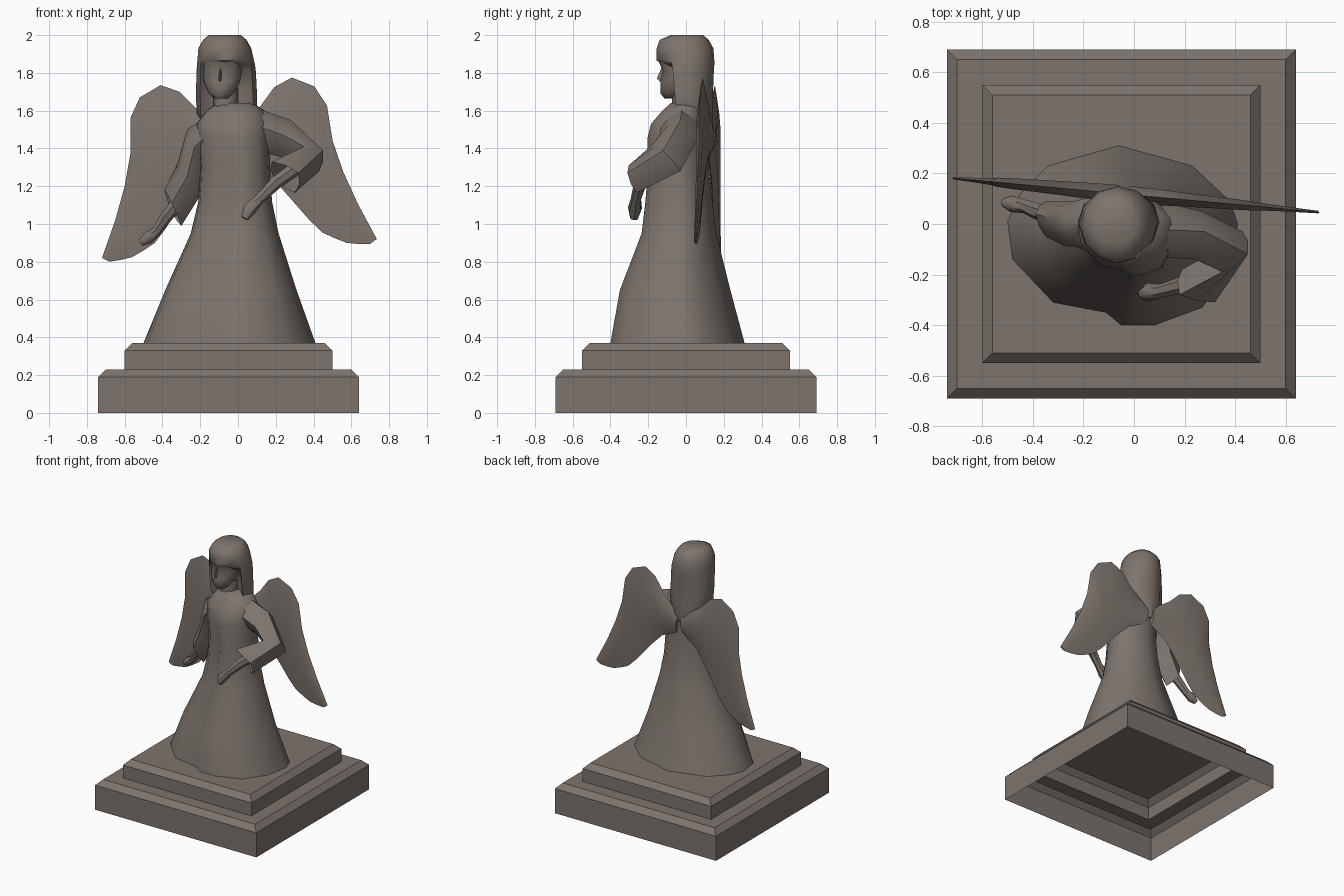
import bpy, bmesh, math
from mathutils import Vector

if "Cube" in bpy.data.objects:
    bpy.data.objects.remove(bpy.data.objects["Cube"])

stone = bpy.data.materials.new("grey_brown_stone")
stone.diffuse_color = (0.205, 0.175, 0.155, 1)
stone.use_nodes = True
stone.node_tree.nodes["Principled BSDF"].inputs["Base Color"].default_value = stone.diffuse_color


def loft(name, rings, cap_start=False, cap_end=False, smooth=50):
    """Skin a list of equal-length point rings."""
    bm = bmesh.new()
    vs = [[bm.verts.new(p) for p in r] for r in rings]
    n = len(rings[0])
    for a, b in zip(vs, vs[1:]):
        for i in range(n):
            j = (i + 1) % n
            bm.faces.new((a[i], a[j], b[j], b[i]))
    if cap_start:
        bm.faces.new(vs[0][::-1])
    if cap_end:
        bm.faces.new(vs[-1])
    bmesh.ops.recalc_face_normals(bm, faces=bm.faces[:])
    me = bpy.data.meshes.new(name)
    bm.to_mesh(me)
    bm.free()
    me.materials.append(stone)
    ob = bpy.data.objects.new(name, me)
    bpy.context.collection.objects.link(ob)
    if smooth:
        bpy.ops.object.select_all(action='DESELECT')
        ob.select_set(True)
        bpy.context.view_layer.objects.active = ob
        bpy.ops.object.shade_smooth_by_angle(angle=math.radians(smooth))
    return ob


def boxed(shape, z, x0, x1, y0, y1):
    """Fit a -1..1 outline into a rectangle at height z."""
    return [Vector(((x0 + x1) / 2 + u * (x1 - x0) / 2,
                    (y0 + y1) / 2 + v * (y1 - y0) / 2, z)) for u, v in shape]


def circle(n):
    return [(math.cos(2 * math.pi * i / n), math.sin(2 * math.pi * i / n)) for i in range(n)]


def tube(name, path, sides=7):
    """Round limb through (x, y, z, radius) points."""
    pts = [Vector(p[:3]) for p in path]
    rings = []
    for i, p in enumerate(pts):
        t = (pts[min(i + 1, len(pts) - 1)] - pts[max(i - 1, 0)]).normalized()
        a = t.cross(Vector((0, 1, 0))).normalized()
        b = t.cross(a)
        rings.append([p + (a * c + b * s) * path[i][3] for c, s in circle(sides)])
    return loft(name, rings, True, True)


def sleeve(name, corner_rings):
    """Loft four-corner sections, rounded to eight sides."""
    rings = []
    for r in corner_rings:
        c = [Vector(p) for p in r]
        mid = sum(c, Vector()) / 4
        ring = []
        for i in range(4):
            m = (c[i] + c[(i + 1) % 4]) / 2
            ring += [c[i], mid + (m - mid) * 1.22]
        rings.append(ring)
    return loft(name, rings)


# Stepped, chamfered pedestal (open underneath)
square = [(-1, -1), (1, -1), (1, 1), (-1, 1)]
steps = [(0, .69), (.19, .69), (.23, .65), (.23, .55), (.33, .55), (.37, .51)]
loft("pedestal", [boxed(square, z, -.05 - h, -.05 + h, -h, h) for z, h in steps],
     cap_end=True, smooth=0)

# Robe: hem outline carried upward to the neck
hem = [(-.50, .01), (-.48, -.14), (-.32, -.31), (-.11, -.35), (-.05, -.40), (.08, -.40),
       (.27, -.33), (.38, -.17), (.41, 0), (.38, .09), (.23, .23), (-.06, .31),
       (-.34, .23), (-.45, .12)]
hem = [((x + .045) / .455, (y + .045) / .355) for x, y in hem]
robe = [(.37, -.50, .41, -.40, .31), (.65, -.385, .31, -.35, .235),
        (.95, -.25, .215, -.235, .16), (1.12, -.21, .18, -.215, .14),
        (1.30, -.20, .17, -.20, .12), (1.45, -.21, .165, -.205, .12),
        (1.53, -.22, .17, -.185, .12), (1.60, -.17, .14, -.125, .10),
        (1.64, -.11, .08, -.08, .08)]
loft("robe", [boxed(hem, *lv) for lv in robe], cap_end=True)

# Neck and face
loft("neck", [boxed(circle(8), z, -.13, .0, -.075, .05) for z in (1.60, 1.72)])
face = [(1.665, -.13, -.055, -.115, -.03), (1.69, -.155, -.025, -.135, .0),
        (1.75, -.18, .01, -.135, .03), (1.81, -.188, .02, -.122, .03),
        (1.86, -.188, .02, -.145, .03)]
loft("face", [boxed(circle(12), *lv) for lv in face], True, True)
nose = [(1.83, -.098, -.088, -.128, -.10), (1.77, -.113, -.077, -.155, -.10),
        (1.755, -.108, -.082, -.14, -.10)]
loft("nose", [boxed([(-1, 1), (0, -1), (1, 1)], *lv) for lv in nose], True, True)

# Hair: hood with a recess in front for the face
hair = [(1.42, -.09, -.03, .06, .13, None), (1.50, -.16, .05, .0, .145, None),
        (1.585, -.22, .10, -.11, .14, .0), (1.70, -.222, .10, -.13, .143, .0),
        (1.80, -.22, .095, -.14, .147, -.02), (1.845, -.217, .09, -.15, .15, -.10),
        (1.865, -.215, .085, -.155, .15, None), (1.93, -.21, .07, -.155, .145, None),
        (1.975, -.185, .045, -.14, .12, None), (2.0, -.155, .015, -.08, .09, None)]
rings = []
for *lv, notch in hair:
    ring = boxed(circle(12), *lv)
    if notch is not None:
        for i in (8, 9, 10):
            ring[i].y = notch
    rings.append(ring)
loft("hair", rings, True, True)

# Wings: ribs as leading x, z and trailing x, z from root to tip
ribs = [(.06, 1.50, .06, 1.36), (.22, 1.61, .18, 1.28), (.31, 1.70, .26, 1.17),
        (.41, 1.735, .33, 1.06), (.52, 1.67, .38, .98), (.57, 1.56, .44, .90),
        (.57, 1.37, .50, .86), (.60, 1.20, .56, .825), (.65, 1.02, .62, .81),
        (.72, .82, .68, .80)]


def wing_point(x, z, offset, side):
    if side > 0:  # the second wing is the mirror image, raised about its tip
        a, dx, dz = math.radians(9), x - .72, z - .82
        x = .735 + dx * math.cos(a) - dz * math.sin(a)
        z = .92 + dx * math.sin(a) + dz * math.cos(a)
    else:
        x = -x
    return Vector((x, .115 - .093 * x + offset, z))


for side, name in ((-1, "wing_left"), (1, "wing_right")):
    rings = []
    for k, (lx, lz, tx, tz) in enumerate(ribs):
        t = .034 - .0032 * k
        rings.append([wing_point(lx + (tx - lx) * f, lz + (tz - lz) * f, o, side)
                      for f, o in ((0, 0), (.22, -t), (.7, -t * .8), (1, 0), (.7, t * .8), (.22, t))])
    loft(name, rings, True, True, smooth=60)

# Bent arm: sleeve, forearm and hand
sleeve("bent_sleeve", [
    [(.08, -.02, 1.62), (.10, -.13, 1.52), (.12, -.04, 1.38), (.10, .09, 1.50)],
    [(.28, -.03, 1.55), (.24, -.14, 1.47), (.21, -.05, 1.36), (.27, .05, 1.43)],
    [(.45, -.12, 1.39), (.35, -.19, 1.41), (.33, -.10, 1.31), (.43, -.03, 1.28)],
    [(.32, -.31, 1.27), (.18, -.28, 1.33), (.19, -.18, 1.24), (.30, -.26, 1.165)]])
tube("bent_forearm_and_hand", [(.34, -.16, 1.32, .04), (.20, -.24, 1.22, .036),
                               (.11, -.265, 1.13, .028), (.06, -.27, 1.08, .038),
                               (.035, -.275, 1.03, .022)])

# Lowered arm: sleeve, forearm and hand
sleeve("lowered_sleeve", [
    [(-.15, .0, 1.58), (-.15, -.12, 1.48), (-.13, .0, 1.34), (-.16, .11, 1.48)],
    [(-.27, .0, 1.50), (-.23, -.09, 1.41), (-.17, .0, 1.32), (-.24, .09, 1.40)],
    [(-.32, .02, 1.32), (-.27, -.09, 1.25), (-.20, .0, 1.15), (-.27, .09, 1.22)],
    [(-.39, .04, 1.18), (-.35, -.05, 1.11), (-.30, .01, .99), (-.35, .09, 1.06)]])
tube("lowered_forearm_and_hand", [(-.28, .02, 1.16, .04), (-.38, .05, 1.04, .034),
                                  (-.43, .07, .965, .028), (-.48, .08, .925, .034),
                                  (-.515, .085, .90, .018)])
